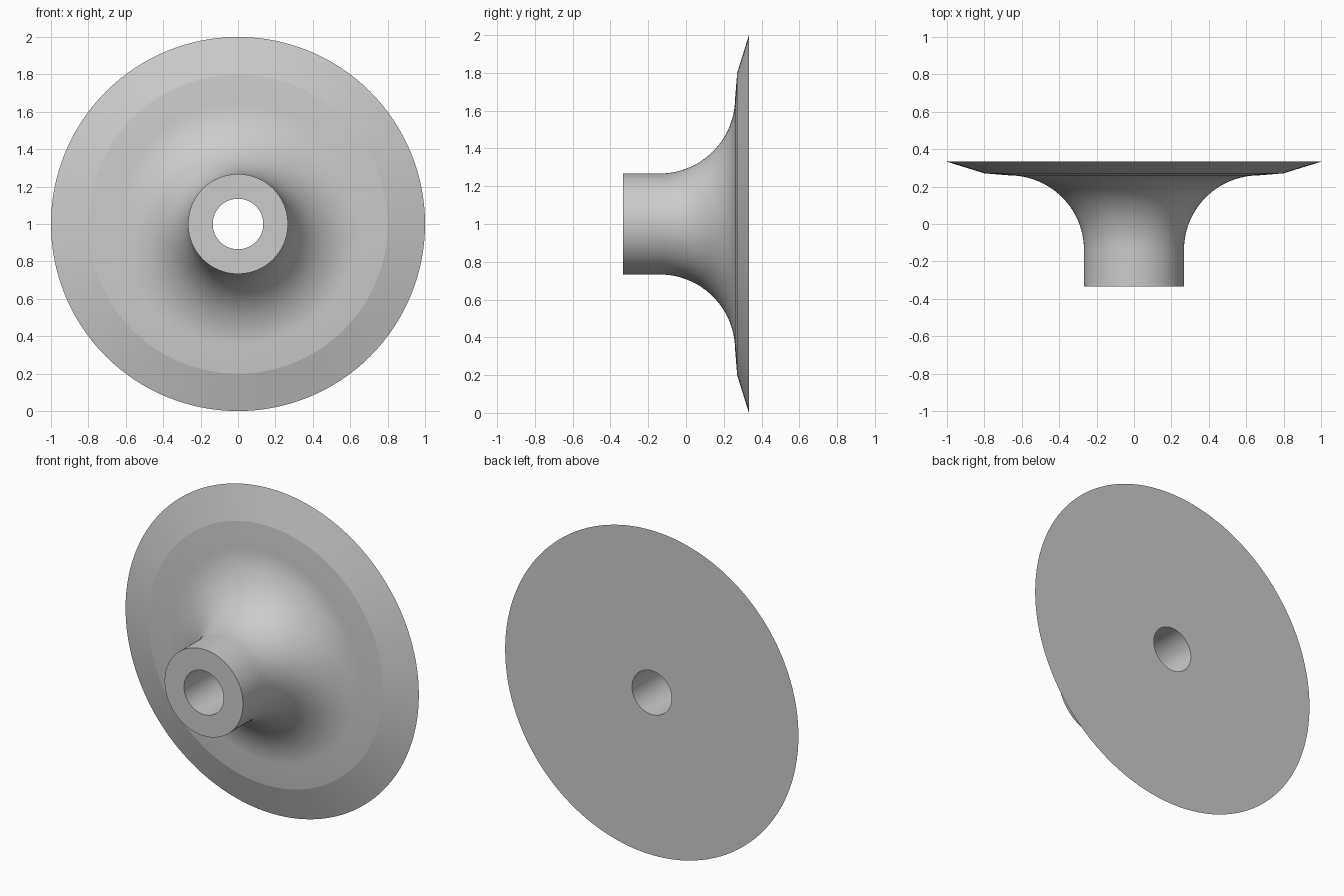
import bpy, bmesh
from math import sin, cos, pi, radians

if "Cube" in bpy.data.objects:
    bpy.data.objects.remove(bpy.data.objects["Cube"])

SEGMENTS = 128
FILLET_STEPS = 24
BORE, HUB, HALF = 0.135, 0.267, 0.333

# Closed cross-section as (radius, y): bore, hub, concave fillet, shallow ring, bevelled rim
profile = [(BORE, HALF), (BORE, -HALF), (HUB, -HALF)]
for i in range(FILLET_STEPS + 1):
    a = pi / 2 * i / FILLET_STEPS
    profile.append((HUB + 0.4 * (1 - cos(a)), -0.14 + 0.4 * sin(a)))
profile += [(0.80, 0.271), (1.0, HALF)]

# Flared flange, revolved around the y axis
bm = bmesh.new()
verts = [bm.verts.new((r, y, 0)) for r, y in profile]
edges = [bm.edges.new((verts[i], verts[(i + 1) % len(verts)])) for i in range(len(verts))]
bmesh.ops.spin(bm, geom=verts + edges, cent=(0, 0, 0), axis=(0, 1, 0),
               angle=2 * pi, steps=SEGMENTS, use_merge=True)
bmesh.ops.remove_doubles(bm, verts=bm.verts, dist=1e-5)
bmesh.ops.recalc_face_normals(bm, faces=bm.faces)
mesh = bpy.data.meshes.new("flared_flange")
bm.to_mesh(mesh)
bm.free()

flange = bpy.data.objects.new("flared_flange", mesh)
bpy.context.collection.objects.link(flange)
flange.location.z = 1.0
bpy.context.view_layer.objects.active = flange
flange.select_set(True)
bpy.ops.object.shade_smooth_by_angle(angle=radians(10))
